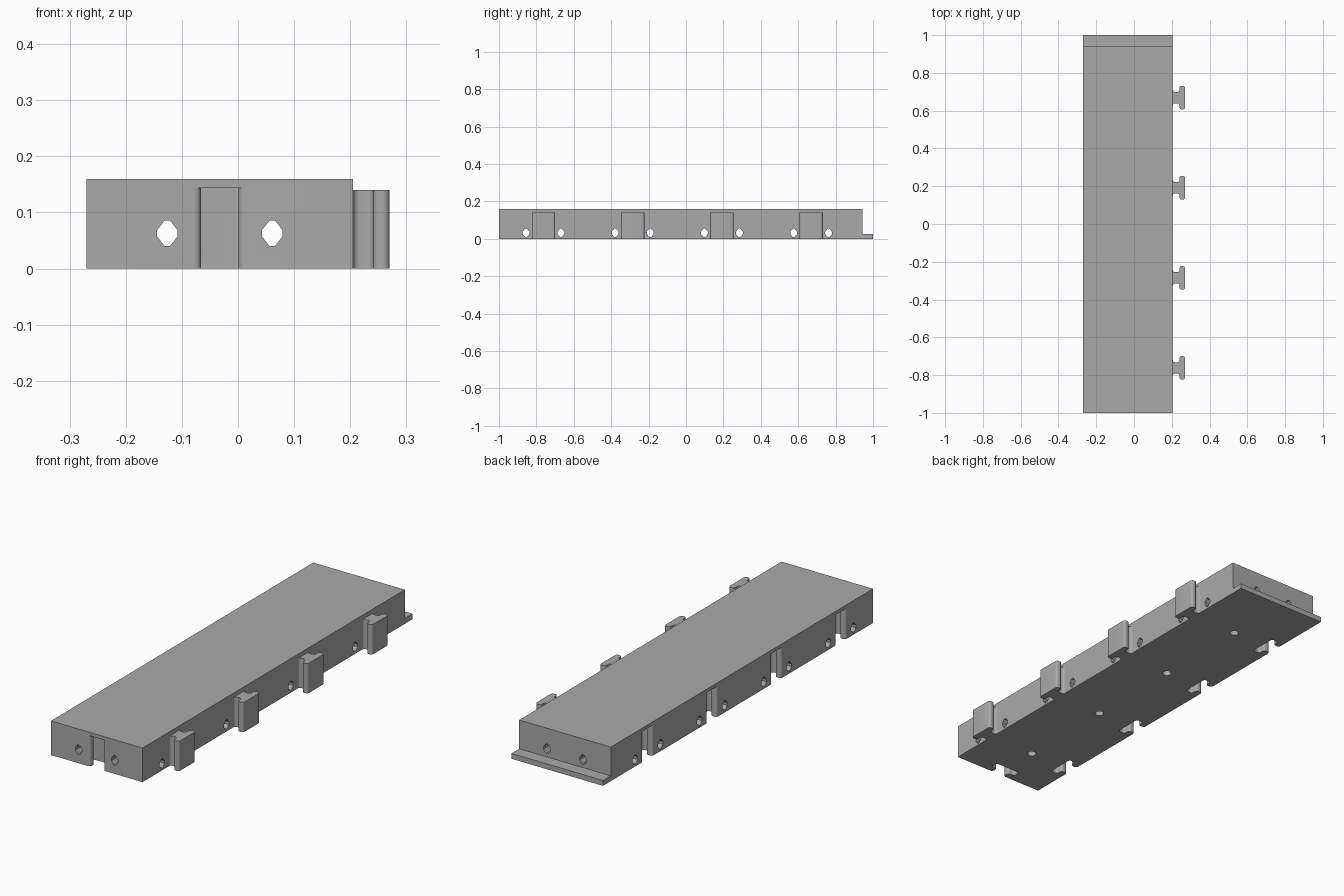
import bpy, bmesh
from math import sin, cos, pi, radians
from mathutils import Matrix, Vector

if "Cube" in bpy.data.objects:
    bpy.data.objects.remove(bpy.data.objects["Cube"], do_unlink=True)

LEFT, RIGHT, FRONT, STEP, TOP = -0.27, 0.205, -1.0, 0.943, 0.16
MID_X = (LEFT + RIGHT) / 2
ROWS = [-0.762 + 0.477 * i for i in range(4)]
HOLE_GAP = 0.0935

grey = bpy.data.materials.new("plain grey")
grey.use_nodes = True
grey.diffuse_color = (0.4, 0.4, 0.4, 1)
grey.node_tree.nodes["Principled BSDF"].inputs["Base Color"].default_value = (0.4, 0.4, 0.4, 1)


def prism(bm, points, matrix, length):
    """Extrude a 2D outline along the local z axis of the matrix."""
    low = [bm.verts.new(matrix @ Vector((u, v, 0))) for u, v in points]
    high = [bm.verts.new(matrix @ Vector((u, v, length))) for u, v in points]
    n = len(points)
    faces = [bm.faces.new(low[::-1]), bm.faces.new(high)]
    for i in range(n):
        j = (i + 1) % n
        faces.append(bm.faces.new((low[i], low[j], high[j], high[i])))
    bmesh.ops.recalc_face_normals(bm, faces=faces)


def finish(bm, name):
    mesh = bpy.data.meshes.new(name)
    bm.to_mesh(mesh)
    bm.free()
    mesh.materials.append(grey)
    obj = bpy.data.objects.new(name, mesh)
    bpy.context.collection.objects.link(obj)
    return obj


def arc(u, v, r, start, end, steps=6):
    angles = [radians(start + (end - start) * i / steps) for i in range(steps + 1)]
    return [(u + r * cos(a), v + r * sin(a)) for a in angles]


def tee(grow, base):
    """T outline growing along +u from a wall at u = 0."""
    neck, head, inner, outer, r = 0.03 + grow, 0.0625 + grow, 0.036 - grow, 0.065 + grow, 0.012
    half = [(base, neck + r)]
    half += arc(r, neck + r, r, 180, 270)
    half += arc(inner - r, neck + r, r, 270, 360)
    half += arc(inner + r, head - r, r, 180, 90)
    half += arc(outer - r, head - r, r, 90, 0)
    return half + [(u, -v) for u, v in reversed(half)]


def smooth(obj):
    bpy.ops.object.select_all(action='DESELECT')
    obj.select_set(True)
    bpy.context.view_layer.objects.active = obj
    bpy.ops.object.shade_smooth_by_angle(angle=radians(30))


# Frames whose local z runs along world x and y, with local v up
ALONG_X = Matrix(((0, 0, 1), (1, 0, 0), (0, 1, 0))).to_4x4()
ALONG_Y = Matrix(((-1, 0, 0), (0, 0, 1), (0, 1, 0))).to_4x4()

# Body with the low lip at the back
bm = bmesh.new()
outline = [(FRONT, 0), (1, 0), (1, 0.025), (STEP, 0.025), (STEP, TOP), (FRONT, TOP)]
prism(bm, outline, Matrix.Translation((LEFT, 0, 0)) @ ALONG_X, RIGHT - LEFT)
body = finish(bm, "body")

# Tall eight-sided hole outline
a, b, c, d = 0.018, 0.006, 0.005, 0.0225
hole = [(a, -b), (a, b), (c, d), (-c, d), (-a, b), (-a, -b), (-c, -d), (c, -d)]

# Lengthwise holes, screw holes underneath and T slots
bm = bmesh.new()
for side in (-1, 1):
    spot = Matrix.Translation((MID_X + side * HOLE_GAP, -1.1, 0.063))
    prism(bm, hole, spot @ ALONG_Y, 2.2)
slot = tee(0.0035, -0.02)
for y in ROWS:
    prism(bm, arc(0, 0, 0.02, 0, 345, 23), Matrix.Translation((MID_X, y, -0.02)), 0.12)
    prism(bm, slot, Matrix.Translation((LEFT, y, -0.02)), 0.164)
front = Matrix.Translation((MID_X, FRONT, -0.02)) @ Matrix.Rotation(pi / 2, 4, 'Z')
prism(bm, slot, front, 0.164)
slots = finish(bm, "slot_cutter")

# Crosswise holes beside every connector
bm = bmesh.new()
for y in ROWS:
    for side in (-1, 1):
        prism(bm, hole, Matrix.Translation((-0.4, y + side * HOLE_GAP, 0.032)) @ ALONG_X, 0.8)
cross = finish(bm, "cross_hole_cutter")

bpy.context.view_layer.objects.active = body
for cutter in (slots, cross):
    cutter.hide_render = True
    mod = body.modifiers.new("cut", 'BOOLEAN')
    mod.operation, mod.solver, mod.object = 'DIFFERENCE', 'EXACT', cutter
    bpy.ops.object.modifier_apply(modifier=mod.name)
    bpy.data.objects.remove(cutter, do_unlink=True)
smooth(body)

# T connectors on the left side
for i, y in enumerate(ROWS):
    bm = bmesh.new()
    prism(bm, tee(0, -0.004), Matrix.Translation((RIGHT, y, 0)), 0.14)
    smooth(finish(bm, f"connector_{i + 1}"))
